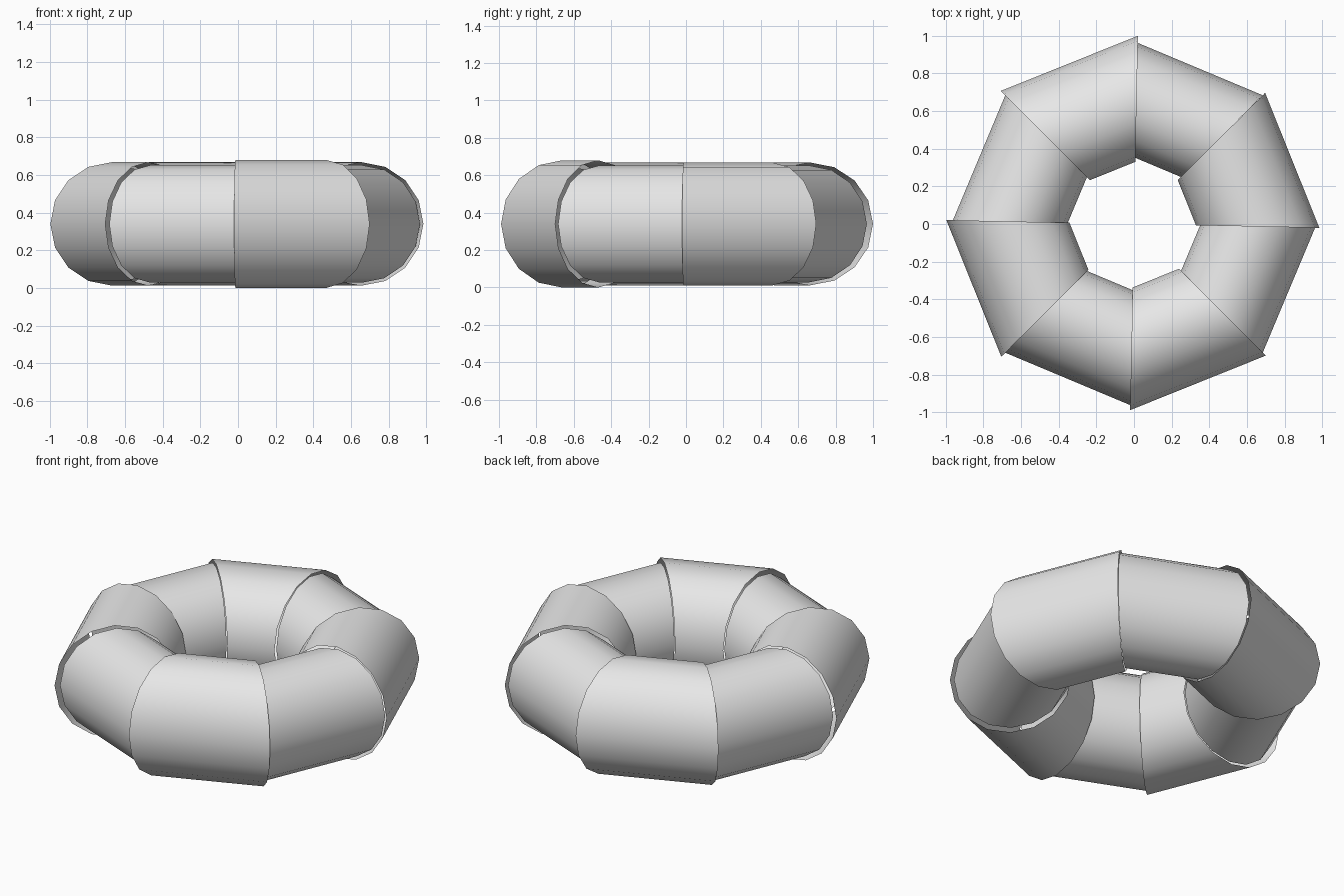
import bpy, bmesh
from math import sin, cos, pi, radians
from mathutils import Vector

cube = bpy.data.objects.get("Cube")
if cube:
    bpy.data.objects.remove(cube, do_unlink=True)

SIDES = 16
CENTRE_Z = 0.34

grey = bpy.data.materials.new("light_grey")
grey.use_nodes = True
colour = (0.8, 0.8, 0.8, 1)
grey.diffuse_color = colour
grey.node_tree.nodes["Principled BSDF"].inputs["Base Color"].default_value = colour


def ring(bm, angle, ring_radius, width, height):
    """Upright round section on the ring at one joint."""
    a = radians(angle)
    out = Vector((cos(a), sin(a), 0))
    verts = []
    for i in range(SIDES):
        t = 2 * pi * i / SIDES
        p = out * (ring_radius + width * cos(t))
        p.z = CENTRE_Z + height * sin(t)
        verts.append(bm.verts.new(p))
    return verts


def tube(name, start, end, ring_radius, width, height):
    """Open straight tube with mitred ends between two joints."""
    bm = bmesh.new()
    a = ring(bm, start, ring_radius, width, height)
    b = ring(bm, end, ring_radius, width, height)
    for i in range(SIDES):
        j = (i + 1) % SIDES
        bm.faces.new((a[i], b[i], b[j], a[j]))
    bmesh.ops.recalc_face_normals(bm, faces=bm.faces)
    # Outward normals on the open tube
    face = max(bm.faces, key=lambda f: f.calc_center_median().z)
    if face.normal.z < 0:
        bmesh.ops.reverse_faces(bm, faces=bm.faces)
    mesh = bpy.data.meshes.new(name)
    bm.to_mesh(mesh)
    bm.free()
    mesh.materials.append(grey)
    obj = bpy.data.objects.new(name, mesh)
    bpy.context.collection.objects.link(obj)
    bpy.ops.object.select_all(action="DESELECT")
    obj.select_set(True)
    bpy.context.view_layer.objects.active = obj
    bpy.ops.object.shade_smooth_by_angle(angle=radians(30))


# Wide sleeves alternate with narrower tubes that slip inside them
sleeves = [
    ("right", 0.657, 0.328, 0.328),
    ("back", 0.665, 0.335, 0.328),
    ("left", 0.670, 0.327, 0.328),
    ("front", 0.663, 0.326, 0.340),
]
for k, (side, ring_radius, width, height) in enumerate(sleeves):
    start = 90 * k
    tube(side + "_wide_segment", start - 1.2, start + 45, ring_radius, width, height)
    tube(side + "_narrow_segment", start + 45, start + 89.5, 0.66, 0.307, 0.312)
